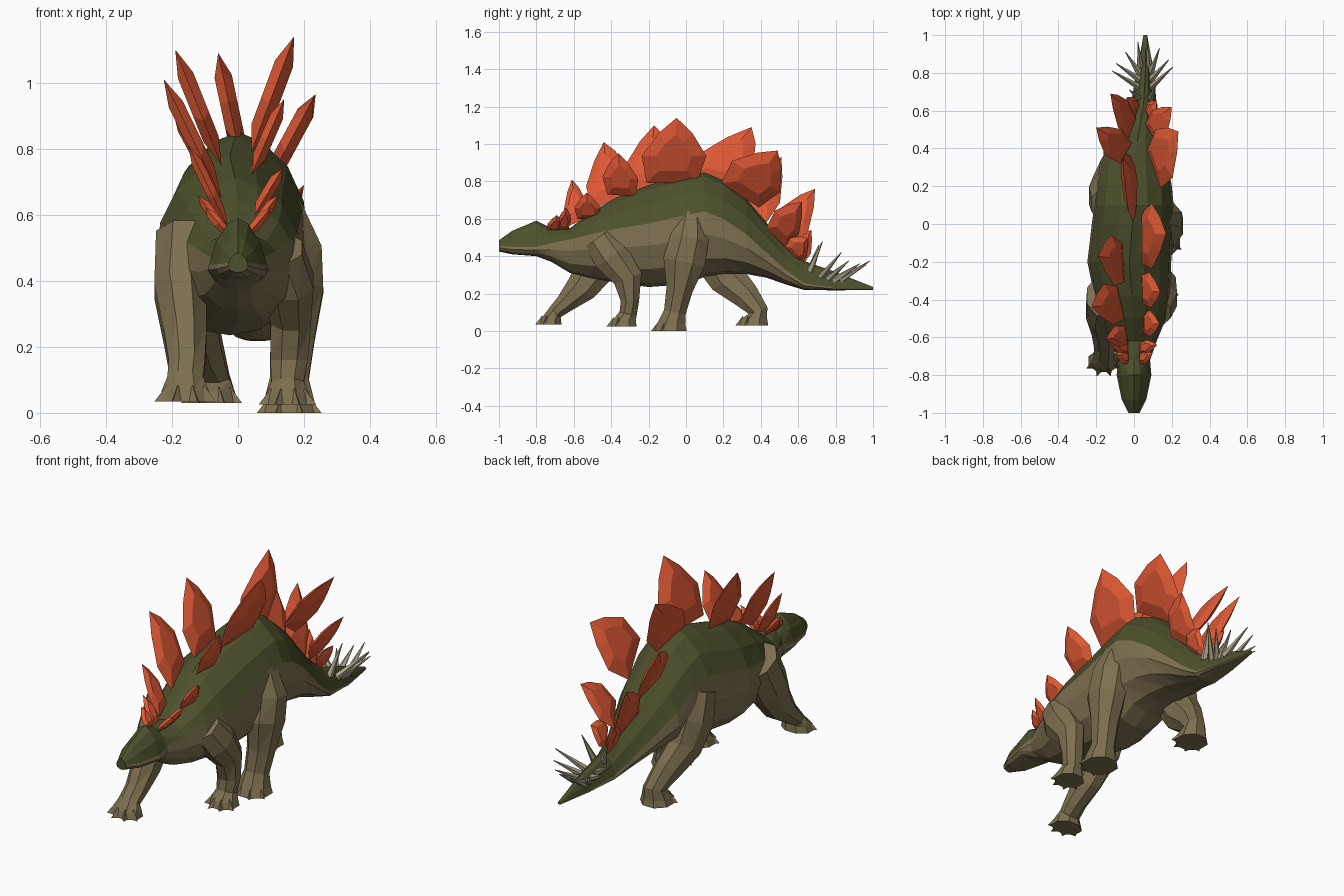
import bpy, bmesh, math
from mathutils import Vector

if "Cube" in bpy.data.objects:
    bpy.data.objects.remove(bpy.data.objects["Cube"])


def material(name, rgb):
    m = bpy.data.materials.new(name)
    m.diffuse_color = (*rgb, 1)
    m.use_nodes = True
    m.node_tree.nodes["Principled BSDF"].inputs["Base Color"].default_value = m.diffuse_color
    return m


GREEN = material("back green", (0.075, 0.083, 0.025))
TAN = material("belly tan", (0.205, 0.163, 0.08))
ORANGE = material("plate orange", (0.74, 0.1, 0.035))
HORN = material("spike horn", (0.4, 0.36, 0.25))


def finish(bm, name, *mats):
    bmesh.ops.recalc_face_normals(bm, faces=bm.faces[:])
    me = bpy.data.meshes.new(name)
    bm.to_mesh(me)
    bm.free()
    for m in mats:
        me.materials.append(m)
    ob = bpy.data.objects.new(name, me)
    bpy.context.collection.objects.link(ob)
    return ob


def loft(bm, rings, colour=lambda k: 0):
    """Skin a list of closed rings with triangles and cap both ends."""
    vs = [[bm.verts.new(p) for p in r] for r in rings]
    n = len(vs[0])
    for a, b in zip(vs, vs[1:]):
        for k in range(n):
            j = (k + 1) % n
            q = [a[k], a[j], b[j], b[k]]
            # mirrored split on the two sides
            tris = ((0, 1, 2), (0, 2, 3)) if k < n / 2 else ((0, 1, 3), (1, 2, 3))
            for t in tris:
                bm.faces.new([q[i] for i in t]).material_index = colour(k)
    bm.faces.new(vs[0])
    bm.faces.new(vs[-1])


# Body from snout to tail: y, top, colour line, bottom, half width
STATIONS = [
    (-1.0, .485, .455, .425, .03), (-.93, .535, .45, .41, .065),
    (-.8, .59, .45, .40, .092), (-.72, .55, .47, .37, .085),
    (-.62, .55, .49, .31, .12), (-.5, .64, .52, .28, .17),
    (-.38, .71, .545, .26, .2), (-.2, .78, .575, .235, .222),
    (0, .835, .62, .25, .215), (.1, .85, .64, .29, .21),
    (.2, .81, .6, .305, .2), (.32, .71, .52, .305, .18),
    (.43, .58, .42, .285, .135), (.53, .46, .33, .25, .095),
    (.63, .375, .255, .22, .07), (.8, .315, .228, .217, .045),
    (1.0, .235, .227, .22, .01)]


def section(y, t, s, b, w):
    up, lo = t - s, s - b
    # the belly swings to one side and the tail to the other
    cx = min(max(0, (y - .35) * .18), .06) - .025 * max(0, 1 - abs(y + .2) / .3)
    half = [(0, t), (.34 * w, t - .13 * up), (.72 * w, t - .5 * up), (.95 * w, s),
            (w, s - .35 * lo), (.82 * w, s - .72 * lo), (.42 * w, s - .95 * lo), (0, b)]
    full = half + [(-x, z) for x, z in half[-2:0:-1]]
    return [(cx + x, y, z) for x, z in full]


bm = bmesh.new()
loft(bm, [section(*s) for s in STATIONS], lambda k: 0 if k < 3 or k > 10 else 1)
finish(bm, "body", GREEN, TAN)


# Legs: path points x, y, z, side radius, fore-aft radius; the foot flares below the ankle
def leg(name, pts, sole):
    x, y, z, r, q = pts[-1]
    pts = pts + [(x, y - .02, sole + .035, r * 1.3, q * 1.3), (x, y - .025, sole, r * 1.5, q * 1.5)]
    bm = bmesh.new()
    rings, n = [], 8
    for i, (x, y, z, r, q) in enumerate(pts):
        a, b = pts[max(i - 1, 0)], pts[min(i + 1, len(pts) - 1)]
        d = Vector((0, b[1] - a[1], b[2] - a[2])).normalized()
        if i >= len(pts) - 2:
            d = Vector((0, 0, -1))
        f = Vector((0, d.z, -d.y)) * q * 1.06
        rings.append([Vector((x + r * 1.06 * math.cos(u), y, z)) + f * math.sin(u)
                      for u in (2 * math.pi * (k + .5) / n for k in range(n))])
    loft(bm, rings)
    # splayed claw wedges around the front of the foot
    x, y, z, r, q = pts[-1]
    for u in (-1.1, -.37, .37, 1.1):
        out = Vector((math.sin(u), -math.cos(u), 0))
        side = Vector((out.y, -out.x, 0)) * .022
        c = Vector((x + out.x * r * .75, y + out.y * q * .75, z))
        tip = bm.verts.new(c + out * .042)
        base = [bm.verts.new(p) for p in (c - side, c + side, c + Vector((0, 0, .05)))]
        bm.faces.new(base)
        for k in range(3):
            bm.faces.new((base[k], base[(k + 1) % 3], tip))
    finish(bm, name, TAN)


leg("right_hind_leg", [(.13, .03, .64, .06, .07), (.165, .02, .5, .09, .105), (.175, -.01, .37, .085, .115),
                       (.165, -.035, .22, .068, .072), (.155, -.06, .1, .06, .06)], 0)
leg("right_front_leg", [(.11, -.47, .5, .085, .09), (.15, -.4, .4, .08, .1), (.16, -.31, .28, .062, .08),
                        (.155, -.3, .16, .058, .05), (.15, -.31, .09, .05, .048)], .025)
leg("left_front_leg", [(-.16, -.38, .53, .09, .12), (-.175, -.46, .37, .08, .115), (-.16, -.56, .23, .066, .085),
                       (-.155, -.65, .145, .056, .052), (-.16, -.7, .1, .055, .04)], .035)
leg("left_hind_leg", [(-.14, .1, .56, .085, .1), (-.155, .15, .41, .085, .125), (-.14, .22, .28, .078, .1),
                      (-.11, .32, .19, .066, .075), (-.08, .385, .11, .055, .054)], .03)


# Back plate: leaf outline grown from a root edge a-b (y, z) to a tip, leaning from x0 to x1
def plate(name, a, b, tip, x0, x1):
    a, b, t = (Vector((0, *p)) for p in (a, b, tip))
    m, edge = (a + b) / 2, b - a
    rise = t - m
    outline = [a, a + rise * .42 - edge * .14, m + rise * .77 - edge * .33, t,
               m + rise * .77 + edge * .33, b + rise * .42 + edge * .14, b]
    lo, hi = min(p.z for p in outline), max(p.z for p in outline)
    rim = [Vector((x0 + (x1 - x0) * (p.z - lo) / (hi - lo), p.y, p.z)) for p in outline]
    mid = sum(rim, Vector()) / len(rim)
    normal = Vector((hi - lo, 0, x0 - x1)).normalized()
    thick = .01 + edge.length * .07
    bm = bmesh.new()
    rv = [bm.verts.new(p) for p in rim]
    for s in (1, -1):
        # smaller raised face on each side, bevelled down to the rim
        iv = [bm.verts.new(mid.lerp(p, .55) + normal * s * thick) for p in rim]
        for k in range(len(rv)):
            j = (k + 1) % len(rv)
            bm.faces.new((rv[k], rv[j], iv[j], iv[k]))
        bm.faces.new(iv)
    finish(bm, name, ORANGE)


RIGHT_PLATES = [
    ((-.58, .6), (-.47, .6), (-.53, .74), .05, .135),
    ((-.42, .73), (-.27, .72), (-.36, .95), .04, .14),
    ((-.21, .79), (.06, .79), (-.05, 1.14), .04, .17),
    ((.19, .79), (.39, .66), (.49, .965), .07, .235),
    ((.43, .55), (.53, .45), (.62, .69), .06, .2),
    ((.53, .45), (.6, .37), (.65, .5), .06, .12)]
LEFT_PLATES = [
    ((-.63, .56), (-.54, .6), (-.61, .81), -.03, -.15),
    ((-.5, .65), (-.33, .73), (-.44, 1.01), -.05, -.225),
    ((-.31, .75), (-.1, .78), (-.17, 1.1), -.05, -.19),
    ((.0, .81), (.23, .76), (.35, 1.09), .01, -.06),
    ((.32, .7), (.43, .58), (.51, .93), -.01, -.2),
    ((.45, .53), (.56, .43), (.69, .76), .01, -.125),
    ((.57, .42), (.63, .36), (.67, .54), .03, -.04)]
for p in RIGHT_PLATES:
    plate("right_plate", *p)
for p in LEFT_PLATES:
    plate("left_plate", *p)

# Small mirrored neck plates
for sx, side in ((1, "right"), (-1, "left")):
    for y, h in ((-.71, .08), (-.66, .12)):
        plate(side + "_neck_plate", (y - .03, .54), (y + .03, .54), (y + .02, .54 + h),
              sx * .03, sx * (.05 + h * .6))

# Tail spikes in mirrored pairs: root y, root z, then tip spread, y, z
bm = bmesh.new()
for ry, rz, tx, ty, tz in ((.66, .33, .07, .73, .48), (.72, .3, .16, .83, .42),
                           (.76, .29, .14, .87, .375), (.79, .28, .09, .93, .36),
                           (.82, .28, .025, .985, .375)):
    for s in (1, -1):
        a = Vector((.06 + s * .025, ry, rz - .01))
        b = Vector((.045 + s * tx, ty - (s < 0) * .02, tz - (s < 0) * .02))
        rot = (b - a).to_track_quat('Z', 'Y').to_matrix().to_4x4()
        rot.translation = (a + b) / 2
        bmesh.ops.create_cone(bm, cap_ends=True, segments=5, radius1=.02, radius2=.002,
                              depth=(b - a).length, matrix=rot)
finish(bm, "tail_spikes", HORN)
